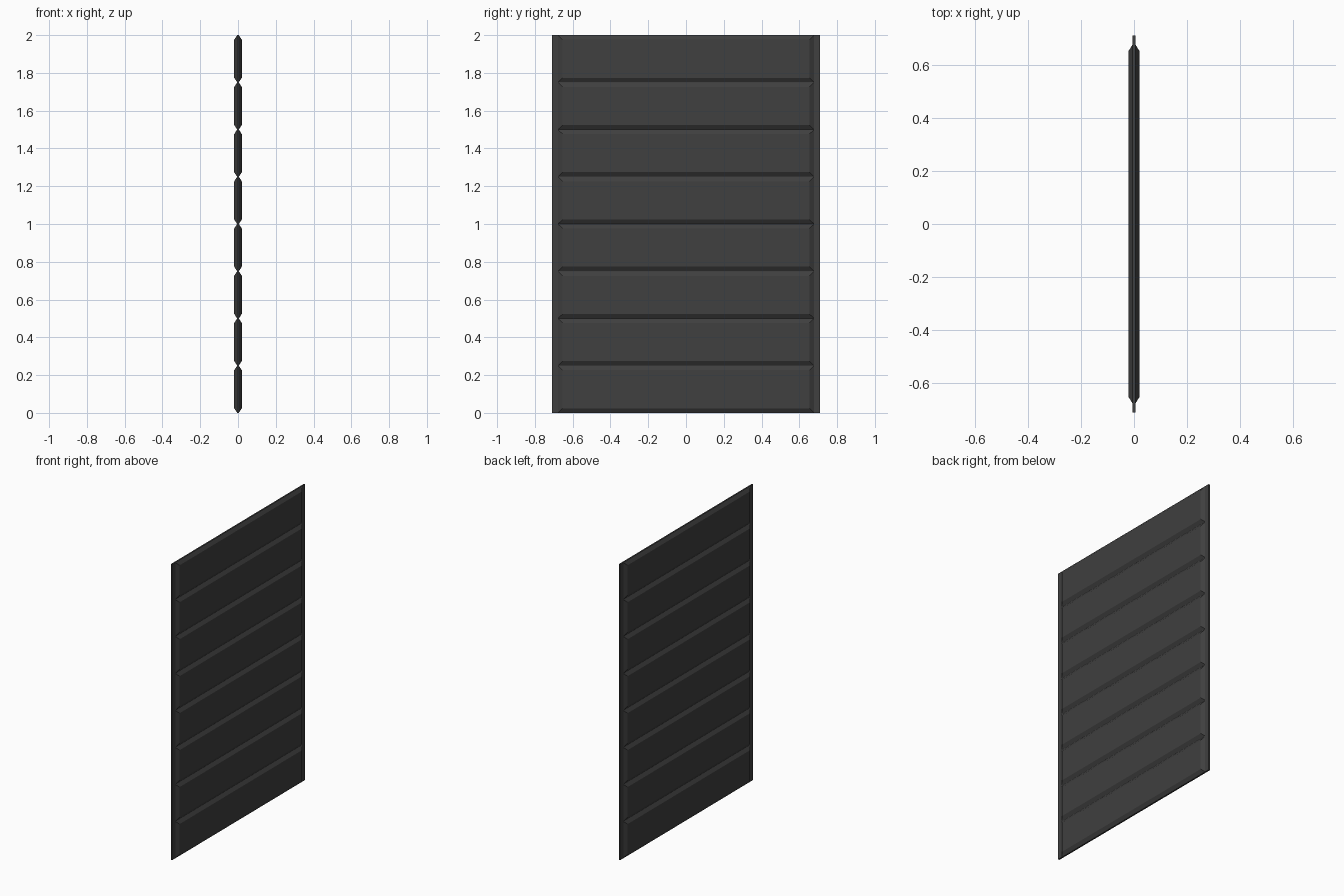
import bpy, bmesh

if "Cube" in bpy.data.objects:
    bpy.data.objects.remove(bpy.data.objects["Cube"])

HALF_W, HEIGHT, COUNT = 0.71, 2.0, 8
CORE = 0.005          # half thickness of the backing sheet
FACE = 0.02           # half thickness at the raised panels
PANEL_Y, BEVEL = 0.677, 0.024
STEP = HEIGHT / COUNT

mat = bpy.data.materials.new("dark grey metal")
mat.diffuse_color = (0.05, 0.05, 0.05, 1)
mat.use_nodes = True
mat.node_tree.nodes["Principled BSDF"].inputs["Base Color"].default_value = mat.diffuse_color


def make_object(name, bm):
    bmesh.ops.recalc_face_normals(bm, faces=bm.faces)
    mesh = bpy.data.meshes.new(name)
    bm.to_mesh(mesh)
    bm.free()
    mesh.materials.append(mat)
    obj = bpy.data.objects.new(name, mesh)
    bpy.context.collection.objects.link(obj)
    return obj


def ring(bm, x, half_y, z0, z1):
    return [bm.verts.new((x, y, z)) for y, z in
            ((-half_y, z0), (half_y, z0), (half_y, z1), (-half_y, z1))]


def loft(name, sections):
    """Closed solid through rectangular sections (x, half_y, z0, z1)."""
    bm = bmesh.new()
    rings = [ring(bm, *s) for s in sections]
    for a, b in zip(rings, rings[1:]):
        for i in range(4):
            j = (i + 1) % 4
            bm.faces.new((a[i], a[j], b[j], b[i]))
    bm.faces.new(rings[0])
    bm.faces.new(rings[-1])
    return make_object(name, bm)


# thin backing sheet with exposed side rails
loft("backing_sheet", [(-CORE, HALF_W, 0, HEIGHT), (CORE, HALF_W, 0, HEIGHT)])

# raised slats, bevelled on both faces
for k in range(COUNT):
    z0, z1 = k * STEP, (k + 1) * STEP
    inner = (PANEL_Y - BEVEL, z0 + BEVEL, z1 - BEVEL)
    outer = (PANEL_Y, z0 + 0.001, z1 - 0.001)
    loft(f"slat_{k + 1}", [(-FACE, *inner), (-CORE, *outer),
                           (CORE, *outer), (FACE, *inner)])
